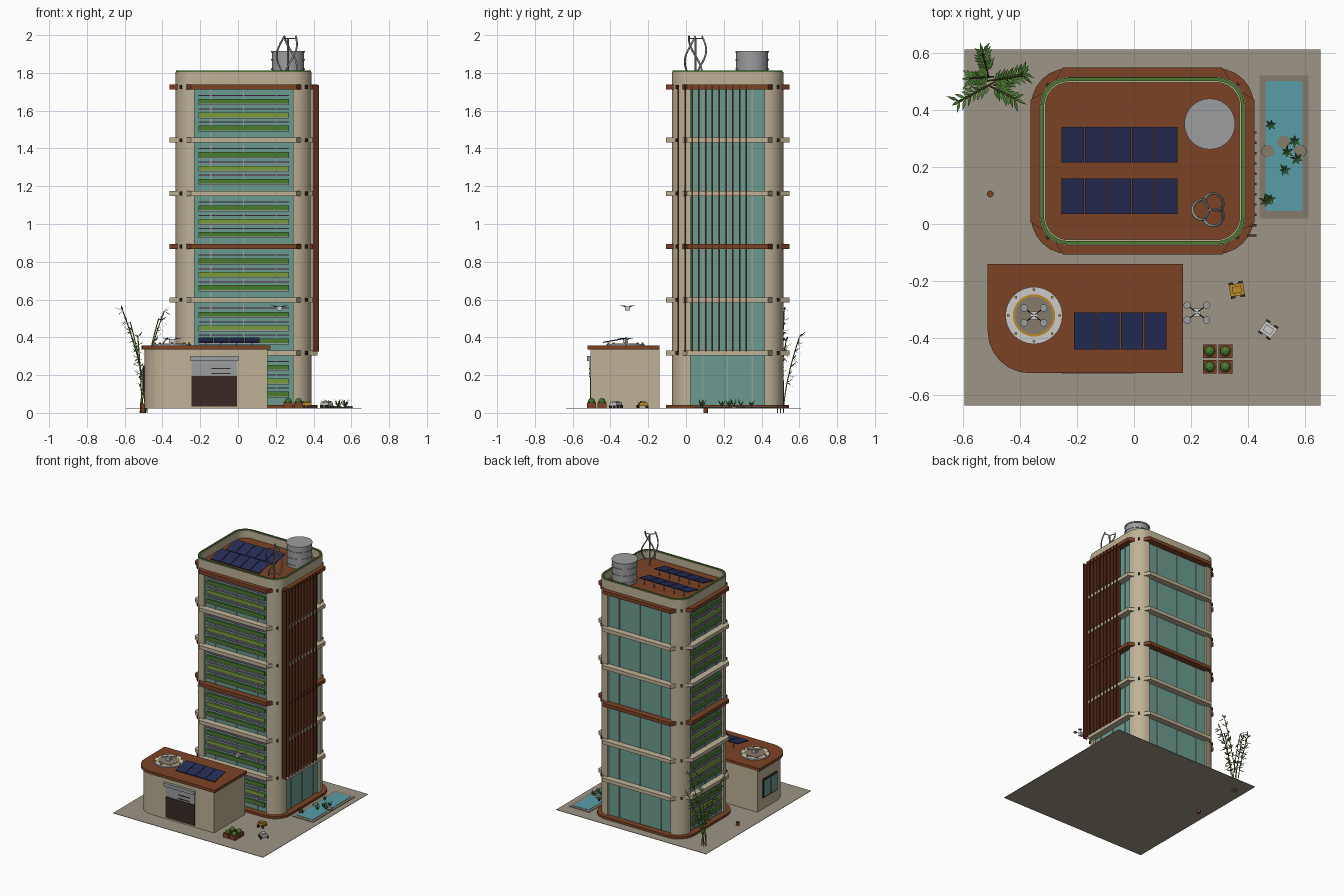
import bpy, bmesh, math, random
from mathutils import Vector

if "Cube" in bpy.data.objects:
    bpy.data.objects.remove(bpy.data.objects["Cube"])
random.seed(4)
GZ = 0.025                                   # ground level

def mat(name, hexa):
    m = bpy.data.materials.new(name)
    c = [int(hexa[i:i + 2], 16) / 255 for i in (0, 2, 4)]
    m.diffuse_color = [v ** 2.2 for v in c] + [1]
    m.use_nodes = True
    m.node_tree.nodes["Principled BSDF"].inputs["Base Color"].default_value = m.diffuse_color
    return m

BEIGE, BROWN, GLASS = mat("beige", "BDB095"), mat("brown", "7A4429"), mat("glass", "6A9A8E")
DARK, STEEL, NAVY = mat("dark", "3A2E28"), mat("steel", "9A9C9E"), mat("navy", "2A3157")
GREEN, LIME, PINK = mat("green", "4C7A33"), mat("lime", "789A3E"), mat("pink", "B07FA8")
WATER, STONE, PAVE = mat("water", "5A9CA6"), mat("stone", "857A6C"), mat("paving", "9C9385")
YELLOW, WHITE, FIN = mat("yellow", "B98A2C"), mat("white", "C4C4C0"), mat("fin", "5A3020")

def finish(name, bm, m, smooth=False):
    bmesh.ops.recalc_face_normals(bm, faces=bm.faces)
    me = bpy.data.meshes.new(name)
    bm.to_mesh(me)
    bm.free()
    me.materials.append(m)
    ob = bpy.data.objects.new(name, me)
    bpy.context.collection.objects.link(ob)
    if smooth:
        bpy.ops.object.select_all(action='DESELECT')
        ob.select_set(True)
        bpy.context.view_layer.objects.active = ob
        bpy.ops.object.shade_smooth_by_angle(angle=math.radians(35))
    return ob

def prisms(name, items, m, smooth=False):
    """Each item: plan outline, bottom z, top z (number or function of x, y)."""
    bm = bmesh.new()
    for pts, z0, z1 in items:
        h = lambda z, p: z(*p) if callable(z) else z
        lo = [bm.verts.new((*p, h(z0, p))) for p in pts]
        hi = [bm.verts.new((*p, h(z1, p))) for p in pts]
        bm.faces.new(lo)
        bm.faces.new(hi)
        for i in range(len(pts)):
            j = (i + 1) % len(pts)
            bm.faces.new((lo[i], lo[j], hi[j], hi[i]))
    return finish(name, bm, m, smooth)

def rect(x0, x1, y0, y1):
    return [(x0, y0), (x1, y0), (x1, y1), (x0, y1)]

def ring(x, y, r, n=24):
    return [(x + r * math.cos(2 * math.pi * i / n), y + r * math.sin(2 * math.pi * i / n)) for i in range(n)]

def arc(x, y, r, a0, n=6):
    return [(x + r * math.cos(math.radians(a0 + 90 * i / n)),
             y + r * math.sin(math.radians(a0 + 90 * i / n))) for i in range(n + 1)]

def turned(pts, c, deg):
    a = math.radians(deg)
    return [(c[0] + x * math.cos(a) - y * math.sin(a), c[1] + x * math.sin(a) + y * math.cos(a)) for x, y in pts]

def tubes(name, paths, r, m):
    cu = bpy.data.curves.new(name, 'CURVE')
    cu.dimensions, cu.bevel_depth, cu.bevel_resolution = '3D', r, 1
    for path in paths:
        s = cu.splines.new('POLY')
        s.points.add(len(path) - 1)
        for p, c in zip(s.points, path):
            p.co = (*c, 1)
    tmp = bpy.data.objects.new(name + "_curve", cu)
    bpy.context.collection.objects.link(tmp)
    me = bpy.data.meshes.new_from_object(tmp.evaluated_get(bpy.context.evaluated_depsgraph_get()))
    bpy.data.objects.remove(tmp)
    me.materials.clear()
    me.materials.append(m)
    bpy.context.collection.objects.link(bpy.data.objects.new(name, me))

# tower plan: centre, half sizes, corner radius
CX, CY, HX, HY, R = 0.03, 0.22, 0.36, 0.295, 0.10
def plan(off):
    r, pts = R + off, []
    for k, (sx, sy) in enumerate([(1, 1), (-1, 1), (-1, -1), (1, -1)]):
        pts += arc(CX + sx * (HX - R), CY + sy * (HY - R), r, 90 * k)
    return pts

def side(k, u, o):
    """Point u along side k (front, right, back, left), o outward of the wall."""
    return [(CX + u, CY - HY - o), (CX + HX + o, CY + u), (CX - u, CY + HY + o), (CX - HX - o, CY - u)][k]

def sbox(k, u0, u1, o0, o1, t=0):
    return [side(k, u0, o0), side(k, u1, o0), side(k, u1 - t, o1), side(k, u0 + t, o1)]

HALF = [HX - R, HY - R, HX - R, HY - R]
FLOORS = [0.317 + 0.2817 * i for i in range(6)]

# ground, base slab and tower body
prisms("ground_plate", [(rect(-0.594, 0.653, -0.635, 0.61), GZ - 0.003, GZ)], PAVE)
prisms("base_slab", [(plan(0.03), GZ - 0.002, 0.042)], BROWN)
prisms("glass_core", [(plan(-0.016), 0.04, 1.74)], GLASS)
pillars = []
for k, (sx, sy) in enumerate([(1, 1), (-1, 1), (-1, -1), (1, -1)]):
    c = (CX + sx * (HX - R), CY + sy * (HY - R))
    pillars.append(([c] + arc(*c, R, 90 * k), 0.04, 1.74))
prisms("corner_pillars", pillars, BEIGE, True)
prisms("mullions", [(sbox(k, u - .003, u + .003, -.018, -.01), 0.04, 1.73) for k in range(4)
                    for u in [HALF[k] * f for f in (-.67, 0, .67)]], STEEL)

# tapered ledges on every side of each floor, and small corner lamps
def ledges(zs):
    return [(sbox(k, -HALF[k] - .05, HALF[k] + .05, -.02, .032, .03), z - .013, z + .013)
            for z in zs for k in range(4)]
prisms("brown_ledges", ledges([FLOORS[2], FLOORS[5]]), BROWN)
prisms("beige_ledges", ledges([FLOORS[i] for i in (0, 1, 3, 4)]), BEIGE)
lamps = [(turned(rect(-.006, .006, -.006, .006), (CX + sx * (HX - R + R * .72), CY + sy * (HY - R + R * .72)), 45),
          z - .01, z + .01) for z in FLOORS for sx in (1, -1) for sy in (1, -1)]
prisms("corner_lamps", lamps, DARK)

# growing shelves on front and left facades
for name, m, offs, h, d in [("green_planters", GREEN, (.076, .217), .025, -.003),
                            ("lime_planters", LIME, (.148,), .025, -.003),
                            ("grow_lights", PINK, (.045, .117, .186), .006, -.008),
                            ("planter_troughs", STEEL, (.092, .164, .233), .007, .0)]:
    prisms(name, [(sbox(k, -HALF[k] + .02, HALF[k] - .02, -.03, d), z - o - h / 2, z - o + h / 2)
                  for k in (0, 3) for z in FLOORS for o in offs], m)

# vertical fins on the right
prisms("right_fins", [(rect(0.395, 0.428, y - .004, y + .004), 0.325, 1.735)
                      for y in [-0.04 + .036 * i for i in range(11)]], FIN)

# roof deck and parapet (hollow ring)
prisms("roof_deck", [(plan(-.015), 1.735, 1.75)], BROWN)
def ring_wall(name, o0, o1, z0, z1, m):
    bm = bmesh.new()
    loops = [[bm.verts.new((*p, z)) for p in plan(o)] for o, z in ((o0, z0), (o0, z1), (o1, z1), (o1, z0))]
    n = len(loops[0])
    for a in range(4):
        A, B = loops[a], loops[(a + 1) % 4]
        for i in range(n):
            bm.faces.new((A[i], A[(i + 1) % n], B[(i + 1) % n], B[i]))
    finish(name, bm, m, True)
ring_wall("parapet", 0, -.02, 1.735, 1.806, BEIGE)
ring_wall("parapet_planting", -.003, -.015, 1.80, 1.812, GREEN)

# solar panels
def solar(name, x0, n, y0, y1, z, rise):
    slope = lambda t: (lambda x, y: z + t + rise * (y - y0) / (y1 - y0))
    prisms(name, [(rect(x0 + .082 * i + .002, x0 + .082 * i + .08, y0, y1), slope(0), slope(.006))
                  for i in range(n)], NAVY)
    legs = [(rect(x - .003, x + .003, y1 - .012, y1 - .006), z - .018, slope(0))
            for x in [x0 + .082 * i + .041 for i in range(n)]]
    prisms(name + "_legs", legs, STEEL)
solar("roof_solar_back", -.255, 5, .215, .34, 1.765, .028)
solar("roof_solar_front", -.255, 5, .035, .16, 1.765, .028)
solar("annex_solar", -.212, 4, -.44, -.31, .37, .024)

# water tank and wind turbine
prisms("water_tank", [(ring(.265, .35, .085, 32), 1.75, 1.915)], STEEL, True)
prisms("tank_bands", [(ring(.265, .35, .089, 32), z, z + .008) for z in (1.765, 1.815, 1.865, 1.907)], STEEL, True)
TX, TY = .265, .05
def blade(k, t):
    r, a = .04 + .02 * math.sin(math.pi * t), 2 * math.pi * (k / 3 + t / 3)
    return (TX + r * math.cos(a), TY + r * math.sin(a), 1.785 + .21 * t)
tubes("turbine_blades", [[blade(k, i / 14) for i in range(15)] for k in range(3)], .005, STEEL)
tubes("turbine_arms", [[(TX, TY, blade(k, t)[2]), blade(k, t)] for k in range(3) for t in (.06, .94)], .003, STEEL)
prisms("turbine_mast", [(ring(TX, TY, .005, 8), 1.75, 1.985)], STEEL)

# annex with one rounded corner
def annex(o):
    return arc(-.365, -.375, .13 + o, 180) + [(.155 + o, -.505 - o), (.155 + o, -.14), (-.495 - o, -.14)]
prisms("annex_walls", [(annex(0), GZ, .337)], BEIGE, True)
prisms("annex_roof", [(annex(.017), .335, .356)], BROWN, True)
prisms("annex_door", [(rect(-.245, -.005, -.508, -.49), .035, .19)], DARK)
prisms("annex_shutter", [(rect(-.245, -.005, -.510, -.49), .19, .278)], STEEL)
prisms("shutter_slats", [(rect(a, b, -.513, -.5), z, z + .006)
                         for a, b, z in ((-.14, -.04, .232), (-.14, -.04, .205), (-.245, -.005, .19))], DARK)
prisms("annex_awning", [(rect(-.252, .002, -.525, -.5), .275, .3)], STEEL)
prisms("side_window_frame", [(rect(-.503, -.49, -.37, -.20), .11, .25)], DARK)
prisms("side_window_glass", [(rect(-.507, -.49, y, y + .072), .12, .24) for y in (-.361, -.281)], GLASS)

# landing pad and drones
PAD = (-.35, -.32)
prisms("pad", [(ring(*PAD, .1, 32), .355, .365)], WHITE, True)
prisms("pad_yellow_ring", [(ring(*PAD, .074, 32), .36, .3665)], YELLOW, True)
prisms("pad_center", [(ring(*PAD, .066, 32), .36, .368)], STONE, True)
prisms("pad_lights", [(ring(x, y, .005, 8), .36, .372) for x, y in ring(*PAD, .09, 8)], YELLOW)
def drone(name, x, y, z):
    prisms(name + "_body", [(rect(x - .014, x + .014, y - .014, y + .014), z - .012, z + .01)], WHITE)
    tips = [(x + sx * .034, y + sy * .026) for sx in (1, -1) for sy in (1, -1)]
    tubes(name + "_arms", [[(x, y, z + .008), (*t, z + .012)] for t in tips], .002, DARK)
    prisms(name + "_rotors", [(ring(*t, .013, 12), z + .012, z + .016) for t in tips], STEEL)
drone("landed_drone", *PAD, .381)
drone("flying_drone", .22, -.31, .553)

# pool with stones and reeds
prisms("pool_rim", [(rect(.44, .61, .02, .52), GZ - .002, .029)], STONE)
prisms("pool_water", [(rect(.46, .59, .045, .5), .024, .031)], WATER)
prisms("pool_stones", [(ring(x, y, .023, 9), .027, .036) for x, y in ((.468, .255), (.525, .287), (.582, .255))], STONE)

def leaf(bm, p, d, length, w):
    d = d.normalized()
    s = d.cross(Vector((0, 0, 1))).normalized() * w
    mid = p + d * length * .45
    bm.faces.new([bm.verts.new(v) for v in (p, mid + s, p + d * length, mid - s)])
bm = bmesh.new()
for x, y in ((.478, .347), (.562, .29), (.535, .252), (.57, .228), (.527, .19), (.475, .088), (.46, .08)):
    for i in range(6):
        a = i * math.pi / 3 + x * 40
        leaf(bm, Vector((x, y, .03)), Vector((math.cos(a) * .6, math.sin(a) * .6, 1)), random.uniform(.035, .055), .004)
finish("pool_reeds", bm, GREEN)

# vegetable boxes
BOXES = [(x, y) for x in (.265, .32) for y in (-.445, -.5)]
prisms("crate_boxes", [(rect(x - .024, x + .024, y - .024, y + .024), GZ, .055) for x, y in BOXES], BROWN)
bm = bmesh.new()
for x, y in BOXES:
    v = bmesh.ops.create_icosphere(bm, subdivisions=2, radius=.019)["verts"]
    bmesh.ops.translate(bm, verts=v, vec=(x, y, .06))
finish("crate_greens", bm, GREEN)

# garden robots
def robot(name, c, deg, m):
    prisms(name + "_body", [(turned(rect(-.025, .025, -.021, .021), c, deg), .036, .055),
                            (turned(rect(-.016, .016, -.012, .012), c, deg), .055, .062)], m)
    prisms(name + "_wheels", [(turned(rect(x - .008, x + .008, y - .004, y + .004), c, deg), GZ, .043)
                              for x in (-.017, .017) for y in (-.024, .024)], DARK)
robot("yellow_robot", (.36, -.23), 10, YELLOW)
robot("white_robot", (.47, -.37), -35, WHITE)

# bollard and bamboo clump
prisms("bollard", [(ring(-.503, .105, .012, 12), 0, .05)], BROWN, True)
stalks, bm = [], bmesh.new()
for i, tip in enumerate([(-.61, .43, .54), (-.57, .51, .48), (-.53, .6, .40), (-.39, .52, .54), (-.42, .44, .5), (-.39, .53, .38)]):
    a = i * math.pi / 3
    base, tip = Vector((-.5 + .018 * math.cos(a), .5 + .018 * math.sin(a), 0)), Vector(tip)
    path = []
    for j in range(11):
        t = j / 10
        p = base.lerp(tip, t ** 1.6)
        p.z = tip.z * t
        path.append(p)
        out = Vector((tip.x - base.x, tip.y - base.y, 0)).normalized()
        for s in (-1, 0, 1) if j > 3 else ():
            d = out * .6 + Vector((-out.y, out.x, 0)) * s * .7 + Vector((0, 0, random.uniform(-.5, .7)))
            leaf(bm, p, d, random.uniform(.035, .055), .006)
    stalks.append(path)
finish("bamboo_leaves", bm, GREEN)
tubes("bamboo_stalks", stalks, .003, LIME)
